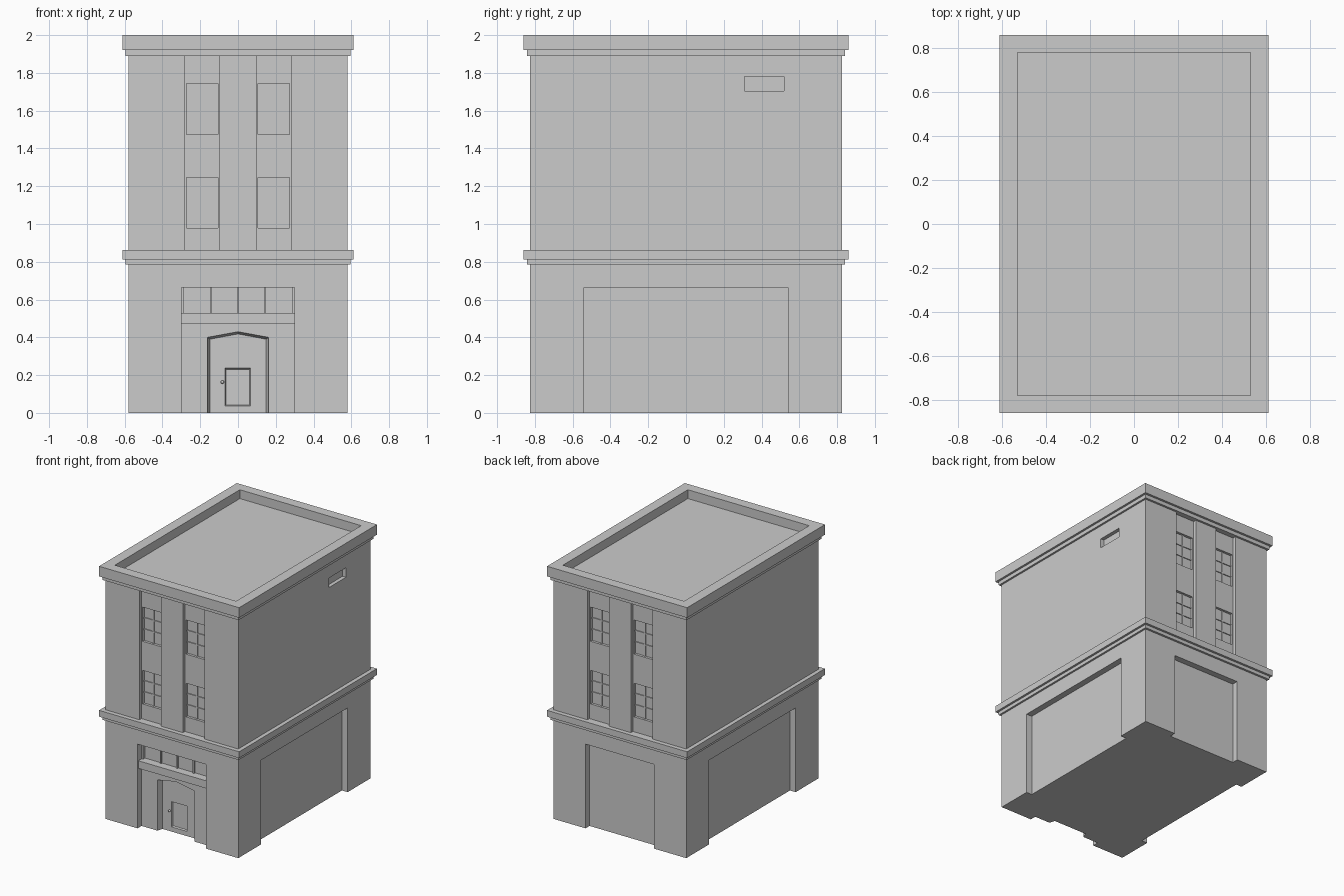
import bpy
import bmesh

cube = bpy.data.objects.get("Cube")
if cube:
    bpy.data.objects.remove(cube, do_unlink=True)

stone = bpy.data.materials.new("light_grey_stone")
stone.use_nodes = True
stone.diffuse_color = (0.6, 0.6, 0.6, 1)
stone.node_tree.nodes["Principled BSDF"].inputs["Base Color"].default_value = (0.6, 0.6, 0.6, 1)

HALF_X, HALF_Y = 0.58, 0.825
RECESS = 0.05
DOOR_Y = -HALF_Y + RECESS + 0.045


def finish(name, bm):
    bmesh.ops.recalc_face_normals(bm, faces=bm.faces)
    mesh = bpy.data.meshes.new(name)
    bm.to_mesh(mesh)
    bm.free()
    mesh.materials.append(stone)
    obj = bpy.data.objects.new(name, mesh)
    bpy.context.collection.objects.link(obj)
    return obj


def box(name, x0, x1, y0, y1, z0, z1):
    bm = bmesh.new()
    bmesh.ops.create_cube(bm, size=1)
    for v in bm.verts:
        v.co = (x1 if v.co.x > 0 else x0, y1 if v.co.y > 0 else y0, z1 if v.co.z > 0 else z0)
    return finish(name, bm)


def loft(name, outer, y0, inner, y1):
    """Tapered solid between two upright profiles."""
    bm = bmesh.new()
    a = [bm.verts.new((x, y0, z)) for x, z in outer]
    b = [bm.verts.new((x, y1, z)) for x, z in inner]
    bm.faces.new(a)
    bm.faces.new(b)
    for i in range(len(a)):
        j = (i + 1) % len(a)
        bm.faces.new((a[i], a[j], b[j], b[i]))
    return finish(name, bm)


def cut(target, cutter):
    cutter.hide_render = True
    mod = target.modifiers.new("cut", 'BOOLEAN')
    mod.operation = 'DIFFERENCE'
    mod.solver = 'EXACT'
    mod.object = cutter
    bpy.context.view_layer.objects.active = target
    bpy.ops.object.modifier_apply(modifier=mod.name)
    bpy.data.objects.remove(cutter, do_unlink=True)


def cut_end(side, x0, x1, z0, z1, start, depth):
    """Recess in the front (side -1) or back (side 1) wall."""
    ys = sorted((side * (HALF_Y - start + 0.02 * (start == 0)), side * (HALF_Y - depth)))
    cut(body, box("cutter", x0, x1, ys[0], ys[1], z0, z1))


body = box("building_body", -HALF_X, HALF_X, -HALF_Y, HALF_Y, 0, 1.925)

# Window strips, windows and glazing bars on both ends
for side, end in ((-1, "front"), (1, "back")):
    for cx in (-0.19, 0.19):
        cut_end(side, cx - 0.093, cx + 0.093, 0.84, 1.9, 0, 0.025)
        for z0, z1 in ((0.98, 1.245), (1.475, 1.745)):
            cut_end(side, cx - 0.083, cx + 0.083, z0, z1, 0, 0.045)
            ys = sorted((side * (HALF_Y - 0.05), side * (HALF_Y - 0.038)))
            box(end + "_window_mullion", cx - 0.005, cx + 0.005, *ys, z0, z1)
            for i in (1, 2):
                z = z0 + (z1 - z0) * i / 3
                box(end + "_window_bar", cx - 0.083, cx + 0.083, *ys, z - 0.004, z + 0.004)
    # Ground floor recess
    cut_end(side, -0.3, 0.3, -0.1, 0.665, 0, RECESS)

# Ground floor recesses on the long sides
for s in (-1, 1):
    xs = sorted((s * (HALF_X - RECESS), s * (HALF_X + 0.1)))
    cut(body, box("cutter", *xs, -0.54, 0.54, -0.1, 0.665))

# Small vent opening high on one side
cut(body, box("cutter", HALF_X - 0.03, 1, 0.31, 0.52, 1.705, 1.78))

# Transom window over the entrance
cut_end(-1, -0.287, 0.287, 0.5, 0.665, 0, RECESS + 0.025)
for i in range(-1, 2):
    x = i * 0.143
    box("transom_mullion", x - 0.006, x + 0.006, -HALF_Y + 0.062, -HALF_Y + 0.08, 0.52, 0.665)
box("entrance_lintel", -0.3, 0.3, -HALF_Y + 0.01, -HALF_Y + 0.08, 0.47, 0.53)


# Doorway with a shallow gabled head and splayed sides
def gable(w, side_z, peak, base):
    return [(-w, base), (w, base), (w, side_z), (0, peak), (-w, side_z)]


cut(body, loft("cutter", gable(0.163, 0.4, 0.43, -0.1), -HALF_Y + RECESS - 0.001,
               gable(0.149, 0.39, 0.418, -0.1), DOOR_Y))


# Door panel and knob
def rect(x0, x1, z0, z1):
    return [(x0, z0), (x1, z0), (x1, z1), (x0, z1)]


cut(body, loft("cutter", rect(-0.07, 0.066, 0.037, 0.237), DOOR_Y - 0.001,
               rect(-0.064, 0.06, 0.043, 0.231), DOOR_Y + 0.012))
bpy.ops.mesh.primitive_uv_sphere_add(segments=12, ring_count=8, radius=0.009,
                                     location=(-0.083, DOOR_Y - 0.007, 0.163))
knob = bpy.context.object
knob.name = "door_knob"
knob.data.materials.append(stone)
bpy.ops.object.shade_smooth()

# Stepped cornices
for name, z0, z1, z2 in (("middle_cornice", 0.785, 0.812, 0.862), ("roof_cornice", 1.89, 1.92, 2.0)):
    box(name + "_lower", -0.595, 0.595, -0.842, 0.842, z0, z1)
    top = box(name + "_upper", -0.612, 0.612, -0.86, 0.86, z1, z2)
# Sunken roof
cut(top, box("cutter", -0.53, 0.53, -0.78, 0.78, 1.93, 2.1))
